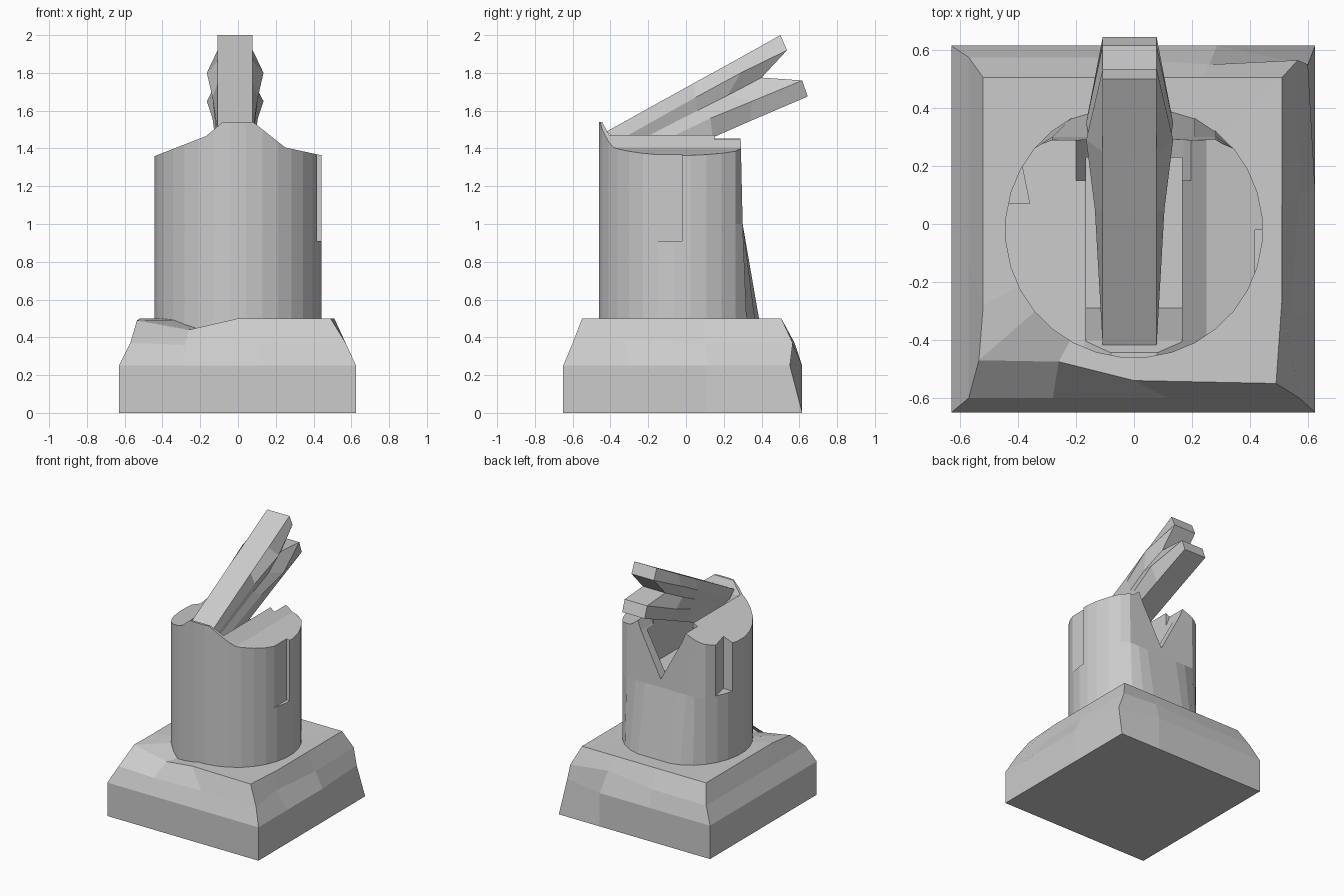
import bpy, bmesh, math
from mathutils import Vector

if "Cube" in bpy.data.objects:
    bpy.data.objects.remove(bpy.data.objects["Cube"])


def make(name, bm):
    bmesh.ops.recalc_face_normals(bm, faces=bm.faces)
    me = bpy.data.meshes.new(name)
    bm.to_mesh(me)
    bm.free()
    ob = bpy.data.objects.new(name, me)
    bpy.context.collection.objects.link(ob)
    return ob


def loft(name, rings, poke_top=False):
    bm = bmesh.new()
    vs = [[bm.verts.new(p) for p in r] for r in rings]
    n = len(vs[0])
    for a, b in zip(vs, vs[1:]):
        for i in range(n):
            bm.faces.new((a[i], a[(i + 1) % n], b[(i + 1) % n], b[i]))
    bm.faces.new(vs[0])
    top = bm.faces.new(vs[-1])
    if poke_top:
        bmesh.ops.poke(bm, faces=[top])
    return make(name, bm)


def prism(name, pts, axis, lo, hi):
    """Extrude a 2D profile along x or y (second profile value is z)."""
    def place(t, p):
        return (t, p[0], p[1]) if axis == 'x' else (p[0], t, p[1])
    return loft(name, [[place(t, p) for p in pts] for t in (lo, hi)])


def cut(ob, cutter):
    m = ob.modifiers.new(cutter.name, 'BOOLEAN')
    m.operation = 'DIFFERENCE'
    m.solver = 'EXACT'
    m.object = cutter
    cutter.hide_render = True
    cutter.hide_viewport = True
    cutter.display_type = 'WIRE'


# Worn square plinth: stacked rectangular rings with chipped corners
def rect(x0, x1, y0, y1, z):
    c = [Vector((x0, y0, z)), Vector((x1, y0, z)), Vector((x1, y1, z)), Vector((x0, y1, z))]
    return [c[i].lerp(c[(i + 1) % 4], t) for i in range(4) for t in (0, .27, .6)]


rings = [rect(-.63, .625, -.65, .615, 0), rect(-.63, .625, -.65, .615, .25),
         rect(-.57, .57, -.60, .575, .37), rect(-.52, .51, -.55, .505, .5)]
chips = {(3, 0): (-.535, -.47, .49), (3, 1): (-.26, -.475, .44), (3, 2): (0, -.54, .5),
         (3, 3): (.49, -.55, .5), (3, 11): (-.52, -.28, .5),
         (2, 1): (-.28, -.60, .36), (2, 4): (.54, -.32, .38),
         (1, 6): (.60, .55, .25), (2, 6): (.565, .565, .37), (2, 7): (.26, .55, .40)}
for (r, i), p in chips.items():
    rings[r][i] = p
loft("plinth", rings, poke_top=True)

# Column with a flattened, sloping back
SEG = 32


def circle(z, back):
    pts = []
    for i in range(SEG):
        a = 2 * math.pi * (i + .5) / SEG
        pts.append((.445 * math.cos(a), min(back, -.02 + .443 * math.sin(a)), z))
    return pts


column = loft("column", [circle(.45, .395), circle(1.0, .30), circle(1.65, .285)])

# Sloping top surfaces with a raised front lip
cut(column, prism("top_cutter", [(-.6, 1.30), (-.44, 1.36), (-.17, 1.465), (-.08, 1.54),
                                 (.08, 1.54), (.25, 1.405), (.6, 1.33), (.6, 1.8), (-.6, 1.8)],
                  'y', -.7, .7))
# Slot that holds the bar, opening to a V at the back
cut(column, prism("slot_cutter", [(-.455, 1.56), (-.40, 1.46), (-.29, 1.08),
                                  (.23, 1.08), (.23, 1.9), (-.455, 1.9)], 'x', -.165, .165))
cut(column, prism("notch_cutter", [(-.26, 1.6), (-.17, 1.38), (0, 1.06), (.17, 1.38), (.26, 1.6)],
                  'y', .15, .7))
# Shallow chips on both sides
cut(column, prism("right_chip_cutter", [(-.19, .91), (-.02, .91), (-.02, 1.6), (-.19, 1.6)],
                  'x', .418, .6))
cut(column, loft("left_chip_cutter", [[(x, y, z) for x, y in ((-.55, .07), (-.36, .07), (-.39, .22), (-.55, .22))]
                                      for z in (1.0, 1.6)]))

# Slanted double bar: (y, z, half width) from top edge to bottom edge
stations = [
    [(-.42, 1.49, .093), (-.36, 1.44, .095), (-.31, 1.41, .08), (-.27, 1.37, .095), (-.24, 1.295, .093)],
    [(.04, 1.745, .093), (.05, 1.67, .12), (.06, 1.60, .10), (.13, 1.56, .12), (.14, 1.457, .093)],
    [(.25, 1.86, .093), (.29, 1.80, .15), (.22, 1.68, .11), (.35, 1.65, .15), (.34, 1.545, .093)],
    [(.50, 2.0, .093), (.535, 1.92, .093), (.40, 1.775, .093), (.615, 1.76, .093), (.645, 1.675, .093)],
]
CX = -.015
bm = bmesh.new()
grid = {(s, k, j): bm.verts.new((CX + s * w, y, z))
        for s in (-1, 1) for k, st in enumerate(stations) for j, (y, z, w) in enumerate(st)}
for k in range(3):
    for s in (-1, 1):
        for j in range(4):
            bm.faces.new([grid[s, k, j], grid[s, k + 1, j], grid[s, k + 1, j + 1], grid[s, k, j + 1]])
    for j in (0, 4):
        bm.faces.new([grid[-1, k, j], grid[-1, k + 1, j], grid[1, k + 1, j], grid[1, k, j]])
for k in (0, 3):
    for j in range(4):
        bm.faces.new([grid[-1, k, j], grid[-1, k, j + 1], grid[1, k, j + 1], grid[1, k, j]])
make("slanted_bar", bm)
